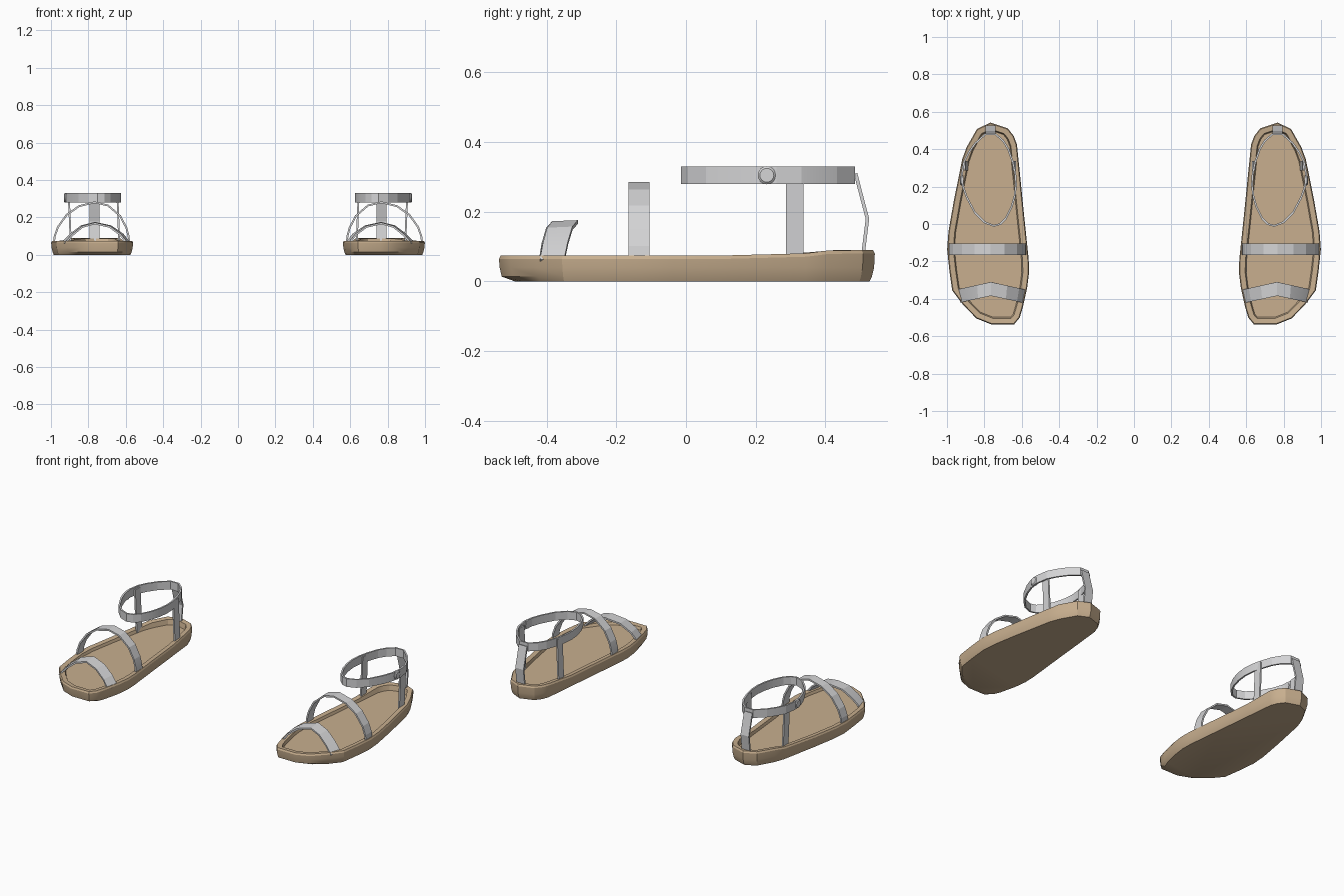
import bpy, bmesh, math
from mathutils import Vector

if "Cube" in bpy.data.objects:
    bpy.data.objects.remove(bpy.data.objects["Cube"])


def material(name, rgb):
    m = bpy.data.materials.new(name)
    m.diffuse_color = (*rgb, 1)
    m.use_nodes = True
    m.node_tree.nodes["Principled BSDF"].inputs["Base Color"].default_value = m.diffuse_color
    return m


TAN = material("tan_sole", (0.58, 0.43, 0.275))
GREY = material("light_grey_strap", (0.66, 0.66, 0.67))

# Outline of the sole, starting at the back of the heel
OUTLINE = [(.767, .54), (.838, .507), (.893, .41), (.917, .345), (.962, .12), (.99, -.04),
           (.997, -.136), (.985, -.25), (.97, -.355), (.913, -.43), (.842, -.503), (.762, -.535),
           (.642, -.535), (.613, -.50), (.597, -.447), (.573, -.34), (.563, -.26), (.565, -.19),
           (.59, .05), (.61, .25), (.628, .425), (.645, .47), (.676, .51)]
# Ankle loop seen from above
LOOP = [(.75, -.01), (.80, .01), (.85, .06), (.893, .14), (.914, .20), (.921, .26), (.91, .33),
        (.885, .38), (.85, .43), (.795, .48), (.74, .48), (.70, .445), (.672, .40), (.648, .33),
        (.635, .27), (.631, .21), (.638, .15), (.655, .09), (.685, .03), (.715, .0)]
# Arches across the foot (x, z)
MID_ARCH = [(.985, .06), (.98, .10), (.962, .15), (.916, .214), (.85, .26), (.767, .281),
            (.695, .264), (.63, .208), (.597, .145), (.585, .10), (.582, .06)]
TOE_ARCH = [(.94, .06), (.895, .107), (.837, .15), (.765, .168), (.68, .15), (.617, .107), (.578, .06)]


def make(name, side, verts, faces, thick=0, angle=30, mat=GREY):
    """Mesh object, mirrored for the other foot when side is -1."""
    bm = bmesh.new()
    vs = [bm.verts.new((side * x, y, z)) for x, y, z in verts]
    for f in faces:
        bm.faces.new([vs[i] for i in f])
    bmesh.ops.recalc_face_normals(bm, faces=bm.faces[:])
    me = bpy.data.meshes.new(name)
    bm.to_mesh(me)
    bm.free()
    me.materials.append(mat)
    ob = bpy.data.objects.new(name, me)
    bpy.context.collection.objects.link(ob)
    bpy.ops.object.select_all(action='DESELECT')
    bpy.context.view_layer.objects.active = ob
    ob.select_set(True)
    if thick:
        mod = ob.modifiers.new("thickness", 'SOLIDIFY')
        mod.thickness, mod.offset = thick, 0
        bpy.ops.object.modifier_apply(modifier=mod.name)
    bpy.ops.object.shade_smooth_by_angle(angle=math.radians(angle))
    return ob


def inset(points, d):
    """Move every outline point inwards by d."""
    out, n = [], len(points)
    for i in range(n):
        a, b, c = (Vector(points[j % n]) for j in (i - 1, i, i + 1))
        n1, n2 = ((q - p).normalized() for p, q in ((a, b), (b, c)))
        m = Vector((n1.y + n2.y, -n1.x - n2.x)).normalized()
        out.append(b + m * d / max(.6, m.dot(Vector((n1.y, -n1.x)))))
    return out


def top_z(y):
    t = min(1, max(0, (y - .28) / .15))
    return .075 + .015 * t * t * (3 - 2 * t)


def bridge(rings, n):
    return [[r * n + i, r * n + (i + 1) % n, (r + 1) * n + (i + 1) % n, (r + 1) * n + i]
            for r in range(rings - 1) for i in range(n)]


def sole(side):
    # Rings from the underside, up the wall, over the rim and down to the footbed
    rings = []
    for d, z, drop in ((.012, 0, 0), (.006, .014, 0), (0, .04, 0), (-.002, 0, .01),
                       (.003, 0, .0001), (.031, 0, .003), (.037, .056, 0)):
        ring = []
        for x, y in inset(OUTLINE, d):
            if z == 0 and not drop and y < -.35:      # rounded underside of the toe
                y += .035 * ((-.35 - y) / .18) ** 2
            ring.append((x, y, top_z(y) - drop if drop else z))
        rings.append(ring)
    n = len(OUTLINE)
    faces = bridge(len(rings), n) + [list(range(n)), list(range(6 * n, 7 * n))]
    make("sole", side, [p for r in rings for p in r], faces, angle=25, mat=TAN)


def band(name, side, edge_a, edge_b, closed=False, thick=.01):
    """Strap between two matching edges."""
    n = len(edge_a)
    faces = [[i, (i + 1) % n, n + (i + 1) % n, n + i] for i in range(n if closed else n - 1)]
    make(name, side, list(edge_a) + list(edge_b), faces, thick, angle=12)


for side in (1, -1):
    sole(side)
    # Straight strap over the instep
    band("instep_strap", side, [(x, -.165, z) for x, z in MID_ARCH],
         [(x, -.105, z) for x, z in MID_ARCH])
    # Pointed strap over the toes
    bend = [.04 * (1 - abs(x - .765) / .18) for x, z in TOE_ARCH]
    band("toe_strap", side,
         [(.765 + (x - .765) * .92, -.42 + b * .9, z) for (x, z), b in zip(TOE_ARCH, bend)],
         [(x, -.35 + b, z + .003) for (x, z), b in zip(TOE_ARCH, bend)])
    # Loop around the ankle
    band("ankle_strap", side, [(x, y, .28) for x, y in LOOP], [(x, y, .33) for x, y in LOOP], True)
    # Uprights on both sides of the heel
    for name, x0, x1 in (("outer_upright", .893, .905), ("inner_upright", .634, .645)):
        band(name, side, [(x0, .287, .045), (x1, .287, .32)], [(x0, .337, .045), (x1, .337, .32)])
    # Strap up the back of the heel
    back = [(.505, .05), (.511, .10), (.521, .18), (.505, .24), (.487, .31)]
    band("heel_strap", side, [(.74, y, z) for y, z in back], [(.795, y, z) for y, z in back])
    # Round stud on the outer side of the ankle
    n = 16
    verts = [(x, .232 + r * math.cos(2 * math.pi * i / n), .305 + r * math.sin(2 * math.pi * i / n))
             for x, r in ((.912, .026), (.925, .026), (.93, .02)) for i in range(n)]
    make("stud", side, verts, bridge(3, n) + [list(range(n)), list(range(2 * n, 3 * n))])
